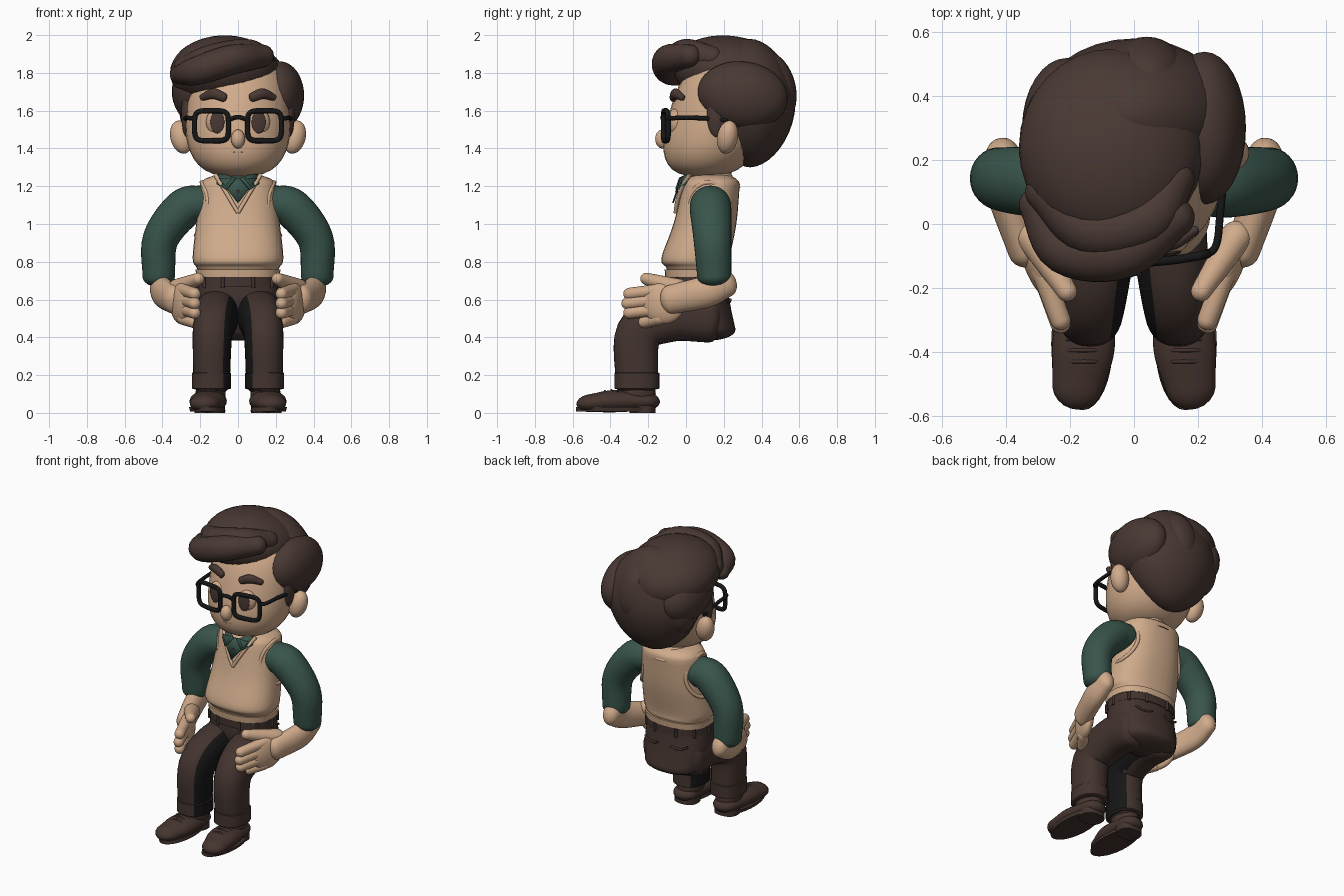
import bpy
import bmesh
from math import cos, sin, pi, radians
from mathutils import Vector, Matrix, Euler

default = bpy.data.objects.get("Cube")
if default:
    bpy.data.objects.remove(default, do_unlink=True)


def material(name, *colour):
    mat = bpy.data.materials.new(name)
    mat.use_nodes = True
    mat.diffuse_color = (*colour, 1)
    mat.node_tree.nodes["Principled BSDF"].inputs["Base Color"].default_value = (*colour, 1)
    return mat


SKIN = material("warm skin", .64, .41, .26)
VEST = material("tan knit", .63, .41, .26)
GREEN = material("dark green cloth", .04, .09, .07)
HAIR = material("dark brown hair", .066, .04, .033)
BROWN = material("brown trousers", .056, .034, .028)
LEATHER = material("brown leather", .06, .035, .028)
BLACK = material("black", .008, .008, .008)
CREASE = material("skin crease", .5, .3, .2)
X, Y, Z = Vector((1, 0, 0)), Vector((0, 1, 0)), Vector((0, 0, 1))
SIDES = {"left": 1, "right": -1}


def finish(name, bm, *mats):
    bmesh.ops.recalc_face_normals(bm, faces=bm.faces)
    mesh = bpy.data.meshes.new(name)
    bm.to_mesh(mesh)
    bm.free()
    obj = bpy.data.objects.new(name, mesh)
    bpy.context.collection.objects.link(obj)
    for mat in mats:
        mesh.materials.append(mat)
    bpy.ops.object.select_all(action="DESELECT")
    obj.select_set(True)
    bpy.context.view_layer.objects.active = obj
    bpy.ops.object.shade_smooth_by_angle(angle=radians(45))
    return obj


def superellipse(a, b, power=2, count=32):
    for i in range(count):
        c, s = cos(2 * pi * i / count), sin(2 * pi * i / count)
        yield (a * abs(c) ** (2 / power) * (1 if c > 0 else -1),
               b * abs(s) ** (2 / power) * (1 if s > 0 else -1))


def smooth_path(rows, steps=6):
    """Pass a smooth curve through rows of (x, y, z, radius)."""
    padded = [rows[0] * 2 - rows[1], *rows, rows[-1] * 2 - rows[-2]]
    for a, b, c, d in zip(padded, padded[1:], padded[2:], padded[3:]):
        for k in range(steps):
            t = k / steps
            yield (b * 2 + (c - a) * t + (a * 2 - b * 5 + c * 4 - d) * t ** 2
                   + (b * 3 - a - c * 3 + d) * t ** 3) / 2
    yield rows[-1]


def sweep(name, points, radii, *mats, side=1, flat=1, dome=1, ref=X, axis=None, power=2, rule=None):
    """Skin ovals along a path; dome is the height of the rounded ends per radius."""
    rows = list(smooth_path([Vector((side * x, y, z, r)) for (x, y, z), r in zip(points, radii)]))
    centres = [row.to_3d() for row in rows]
    stations = []
    for i, row in enumerate(rows):
        along = centres[min(i + 1, len(rows) - 1)] - centres[max(i - 1, 0)]
        stations.append((centres[i], axis or along.normalized(), row.w))
    if dome:
        first, last = stations[0], stations[-1]
        for i in range(1, 6):
            rise, shrink = dome * sin(i * pi / 11), cos(i * pi / 11)
            stations.insert(0, (first[0] - first[1] * first[2] * rise, first[1], first[2] * shrink))
            stations.append((last[0] + last[1] * last[2] * rise, last[1], last[2] * shrink))
    bm = bmesh.new()
    rings = []
    for centre, tangent, radius in stations:
        u = (ref - tangent * ref.dot(tangent)).normalized()
        v = tangent.cross(u)
        rings.append([bm.verts.new(centre + u * a + v * b)
                      for a, b in superellipse(radius, radius * flat, power)])
    for low, high in zip(rings, rings[1:]):
        for i in range(len(low)):
            bm.faces.new((low[i - 1], low[i], high[i], high[i - 1]))
    bm.faces.new(rings[0])
    bm.faces.new(rings[-1])
    bmesh.ops.recalc_face_normals(bm, faces=bm.faces)
    if rule:
        for face in bm.faces:
            face.material_index = int(rule(face))
    return finish(name, bm, *mats)


def ball(name, centre, radii, mat, turn=(0, 0, 0), power=2, shear=0):
    """Ellipsoid; power makes its upright profile boxier, shear leans it along y."""
    bm = bmesh.new()
    bmesh.ops.create_uvsphere(bm, u_segments=32, v_segments=20, radius=1)
    for vert in bm.verts:
        height = min(abs(vert.co.z), 1)
        width = (1 - height ** 2) ** .5
        if width > .01:
            vert.co.xy *= (1 - height ** power) ** (1 / power) / width
        vert.co.y += shear * vert.co.z
    rotation = Euler([radians(t) for t in turn]).to_matrix().to_4x4()
    bm.transform(Matrix.Translation(centre) @ rotation @ Matrix.Diagonal((*radii, 1)))
    return finish(name, bm, mat)


def wire(name, points, radius, mat, side=1, cyclic=False):
    curve = bpy.data.curves.new(name, "CURVE")
    curve.dimensions = "3D"
    curve.bevel_depth = radius
    curve.use_fill_caps = True
    spline = curve.splines.new("POLY" if cyclic else "NURBS")
    spline.points.add(len(points) - 1)
    for point, (x, y, z) in zip(spline.points, points):
        point.co = (side * x, y, z, 1)
    spline.use_cyclic_u = cyclic
    if not cyclic:
        spline.order_u = min(3, len(points))
        spline.use_endpoint_u = True
    curve.materials.append(mat)
    bpy.context.collection.objects.link(bpy.data.objects.new(name, curve))


def plate(name, points, mat, side=1):
    bm = bmesh.new()
    bm.faces.new([bm.verts.new((side * x, y, z)) for x, y, z in points])
    finish(name, bm, mat).modifiers.new("Thickness", "SOLIDIFY").thickness = .009


# Head, neck and face
ball("head", (0, .18, 1.58), (.28, .27, .33), SKIN, power=2.8, shear=.33)
sweep("neck", [(0, .14, 1.1), (0, .14, 1.3)], [.1, .1], SKIN, axis=Z, dome=0)
ball("nose", (0, -.125, 1.45), (.037, .038, .05), SKIN)
wire("mouth", [(-.08, -.1, 1.4), (0, -.132, 1.36), (.08, -.1, 1.4)], .002, CREASE)
for label, s in SIDES.items():
    ball(label + "_ear", (s * .3, .22, 1.46), (.058, .055, .09), SKIN, turn=(-10, s * 14, 0))
    ball(label + "_eye", (s * .11, -.058, 1.54), (.06, .04, .07), SKIN, turn=(0, 0, s * 12))
    ball(label + "_iris", (s * .11, -.092, 1.54), (.038, .009, .06), HAIR, turn=(0, 0, s * 8))
    sweep(label + "_eyebrow", [(.075, -.068, 1.67), (.13, -.055, 1.69), (.19, -.02, 1.67)],
          [.024, .028, .018], HAIR, side=s, ref=Z, flat=.8, dome=.7)

# Glasses
for label, s in SIDES.items():
    rim = [(.14 + a, (.14 + a) ** 2 / 2 - .12, 1.52 + b) for a, b in superellipse(.09, .08, power=4.5)]
    wire(label + "_glasses_rim", rim, .014, BLACK, s, cyclic=True)
    wire(label + "_glasses_temple", [(.23, -.09, 1.56), (.26, -.09, 1.56), (.27, .05, 1.565), (.29, .22, 1.55)],
         .012, BLACK, s)
wire("glasses_bridge", [(-.05, -.12, 1.55), (0, -.13, 1.58), (.05, -.12, 1.55)], .012, BLACK)

# Hair: back mass, rounded lobes and swept fringe
ball("hair_back", (0, .34, 1.64), (.31, .24, .34), HAIR, power=1.8)
ball("hair_crown", (-.07, .24, 1.8), (.29, .31, .195), HAIR, turn=(-9, 0, 0))
ball("hair_left_lobe", (.22, .3, 1.68), (.13, .24, .18), HAIR, turn=(-8, 0, 0))
ball("hair_right_lobe", (-.21, .3, 1.7), (.14, .22, .17), HAIR, turn=(-8, 0, 0))
ball("hair_back_lobe", (.04, .45, 1.72), (.13, .13, .2), HAIR, turn=(15, 0, 0))
ball("hair_right_lock", (-.25, .22, 1.7), (.08, .1, .11), HAIR, turn=(-25, 0, 0))
ball("hair_right_back_lock", (-.22, .38, 1.6), (.09, .1, .14), HAIR, turn=(-15, 0, 0))
sweep("hair_fringe", [(-.31, .06, 1.79), (-.22, -.08, 1.81), (-.03, -.09, 1.87), (.13, .02, 1.89)],
      [.05, .075, .08, .06], HAIR, ref=Z)
sweep("hair_upper_sweep", [(-.28, .1, 1.83), (-.14, -.02, 1.87), (.04, .01, 1.9), (.13, .14, 1.88)],
      [.06, .08, .08, .06], HAIR, ref=Z)
for label, s in SIDES.items():
    ball(label + "_sideburn", (s * .27, .16, 1.58), (.03, .05, .12), HAIR)

# Knitted vest with ribbed hem, neckline and armholes, over a collared shirt
sweep("vest", [(0, .06, .77), (0, .05, .82), (0, .1, 1), (0, .135, 1.21)], [.22, .24, .222, .2],
      VEST, axis=Z, flat=.75, dome=.3, power=2.4)
sweep("vest_hem", [(0, .06, .72), (0, .06, .76)], [.22, .225],
      VEST, axis=Z, flat=.77, dome=0, power=2.4)
sweep("shirt_collar", [(0, .14, 1.19), (0, .13, 1.27)], [.15, .105], GREEN, VEST, axis=Z, dome=0,
      rule=lambda face: face.calc_center_median().y > .16)
plate("shirt_front", [(-.1, -.02, 1.24), (0, -.065, 1.11), (.1, -.02, 1.24)], GREEN)
ball("shirt_button", (0, -.05, 1.17), (.01, .007, .01), BROWN)
for label, s in SIDES.items():
    plate(label + "_collar_flap", [(.01, -.03, 1.24), (.1, .03, 1.27), (.11, 0, 1.21), (.06, -.05, 1.18)],
          GREEN, s)
    wire(label + "_neckline", [(.12, .02, 1.26), (.07, -.045, 1.18), (0, -.055, 1.06)], .011, VEST, s)
    armhole = [(.207 - b / 9 - a * a * 4, .12 + a, 1.08 + b) for a, b in superellipse(.11, .14)]
    wire(label + "_armhole_trim", armhole, .012, VEST, s, cyclic=True)

# Arms: sleeve, forearm, hand and fingers
FINGERS = {"index": .3, "middle": .31, "ring": .3, "little": .22}
for label, s in SIDES.items():
    sweep(label + "_sleeve", [(.19, .13, 1.11), (.29, .13, 1.08), (.41, .14, .92), (.42, .15, .72)],
          [.1, .11, .1, .09], GREEN, side=s, ref=Y, flat=.95, dome=.6)
    sweep(label + "_forearm", [(.41, .21, .69), (.4, .1, .64), (.34, -.08, .6)], [.055, .06, .055],
          SKIN, side=s, flat=1.4)
    ball(label + "_palm", (s * .3, -.12, .58), (.045, .12, .11), SKIN, turn=(0, 0, s * -20))
    sweep(label + "_thumb", [(.32, -.04, .66), (.21, -.21, .71)], [.05, .032], SKIN, side=s)
    for i, (finger, reach) in enumerate(FINGERS.items()):
        z = .65 - i * .05
        sweep(f"{label}_{finger}_finger", [(.29, -.14, z), (.23, -reach, z - .02)], [.034, .032], SKIN, side=s)

# Trousers: hips, waistband, belt loops and back pockets
sweep("trouser_hips", [(0, .12, .44), (0, .07, .57), (0, .06, .7)], [.19, .22, .21],
      BROWN, axis=Z, flat=.75, dome=.3, power=2.4)
sweep("waistband", [(0, .06, .67), (0, .06, .72)], [.214, .214],
      BROWN, axis=Z, flat=.78, dome=0, power=2.4)
for x, y in superellipse(.215, .168, power=2.4, count=10):
    wire("belt_loop", [(x, y + .06, .66), (x, y + .06, .72)], .009, BROWN)
for label, s in SIDES.items():
    wire(label + "_back_pocket", [(.05, .235, .6), (.11, .23, .57), (.16, .21, .61)], .007, BROWN, s)

# Bent legs with dark inner faces and turned-up cuffs
for label, s in SIDES.items():
    def faces_inward(face):
        return face.normal.x * s < -.65 and face.calc_center_median().y < .05

    sweep(label + "_trouser_leg", [(.11, .13, .5), (.115, -.08, .51), (.135, -.25, .42), (.14, -.26, .15)],
          [.11, .115, .105, .096], BROWN, BLACK, side=s, flat=1.16, dome=.6, power=2.3, rule=faces_inward)
    sweep(label + "_trouser_cuff", [(.14, -.26, .13), (.14, -.26, .21)], [.104, .104],
          BROWN, BLACK, side=s, axis=Z, flat=1.14, dome=.1, power=2.3, rule=faces_inward)

# Laced shoes with soles and heels
for label, s in SIDES.items():
    ball(label + "_ankle", (s * .145, -.26, .1), (.08, .1, .09), LEATHER)
    sweep(label + "_shoe", [(.15, -.22, .06), (.158, -.38, .062), (.176, -.5, .052)],
          [.082, .098, .08], LEATHER, side=s, flat=.6, dome=1)
    sweep(label + "_sole", [(.16, -.375, .008), (.165, -.375, .03)], [.094, .094],
          BROWN, side=s, axis=Z, flat=2.2, dome=0)
    sweep(label + "_heel", [(.15, -.23, 0), (.15, -.23, .04)], [.08, .08],
          BROWN, side=s, axis=Z, flat=.85, dome=0, power=2.4)
    for i in range(3):
        y, z = -.36 - i * .035, .11 - i * .005
        wire(label + "_shoelace", [(.11, y, z), (.16, y, z + .03), (.21, y, z)], .006, BROWN, s)
